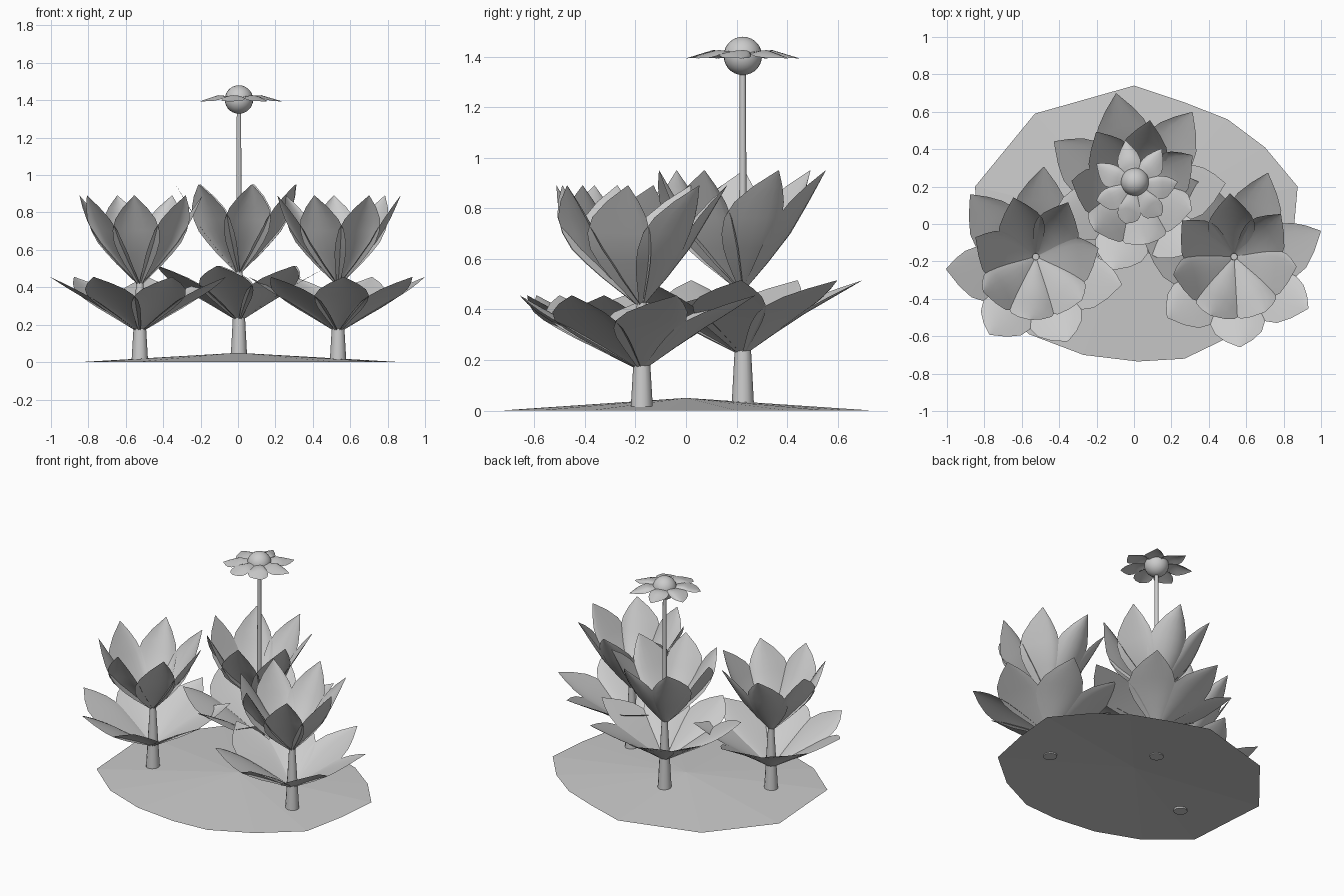
import bpy, bmesh, math
from mathutils import Vector

if "Cube" in bpy.data.objects:
    bpy.data.objects.remove(bpy.data.objects["Cube"])

grey = bpy.data.materials.new("plain_grey")
grey.diffuse_color = (0.6, 0.6, 0.6, 1)
grey.use_nodes = True
grey.node_tree.nodes["Principled BSDF"].inputs["Base Color"].default_value = grey.diffuse_color


def finish(name, bm, smooth=True):
    me = bpy.data.meshes.new(name)
    bm.to_mesh(me)
    bm.free()
    ob = bpy.data.objects.new(name, me)
    bpy.context.collection.objects.link(ob)
    me.materials.append(grey)
    for p in me.polygons:
        p.use_smooth = smooth
    return ob


def tube(name, x, y, z0, z1, r0, r1, sides):
    bm = bmesh.new()
    bmesh.ops.create_cone(bm, cap_ends=True, segments=sides, radius1=r0, radius2=r1, depth=z1 - z0)
    bmesh.ops.translate(bm, verts=bm.verts, vec=(x, y, (z0 + z1) / 2))
    ob = finish(name, bm)
    for p in ob.data.polygons:
        p.use_smooth = abs(p.normal.z) < 0.7


def sample(pts, t):
    # linear lookup in a list of (t, value...) rows
    for a, b in zip(pts, pts[1:]):
        if t <= b[0] + 1e-6:
            f = (t - a[0]) / (b[0] - a[0])
            return [u + (v - u) * f for u, v in zip(a[1:], b[1:])]
    return list(pts[-1][1:])


# half width of a petal along its length, as a share of the widest point
WIDTH = [(0, .12), (.125, .36), (.25, .6), (.375, .82), (.5, .97), (.625, 1.0),
         (.75, .86), (.875, .51), (1, .02)]


def petal_ring(name, centre, start, profile, half_width, sweep, sag=0, count=7, rows=8, cols=6):
    # profile rows: (t, radius, height); all petal sides sweep towards the front
    bm = bmesh.new()
    for k in range(count):
        a = math.radians(start) + k * 2 * math.pi / count
        out = Vector((math.cos(a), math.sin(a), 0))
        side = Vector((-math.sin(a), math.cos(a), 0))
        grid = []
        for i in range(rows + 1):
            t = i / rows
            r, h = sample(profile, t)
            w = sample(WIDTH, t)[0]
            row = []
            for j in range(cols + 1):
                s = j / cols * 2 - 1
                p = Vector(centre) + out * r + Vector((0, 0, h))
                p += side * s * w * half_width + Vector((0, -sweep, -sag)) * s * s * w
                row.append(bm.verts.new(p))
            grid.append(row)
        for i in range(rows):
            for j in range(cols):
                bm.faces.new((grid[i][j], grid[i + 1][j], grid[i + 1][j + 1], grid[i][j + 1]))
    bm.normal_update()
    if sum(f.normal.z for f in bm.faces) < 0:
        bmesh.ops.reverse_faces(bm, faces=bm.faces)
    finish(name, bm)


# ground: shallow faceted mound, open underneath
outline = [(0, .74), (.27, .65), (.5, .56), (.7, .41), (.875, .2), (.85, -.08), (.79, -.38),
           (.54, -.59), (.27, -.72), (.02, -.735), (-.27, -.7), (-.56, -.59), (-.81, -.38),
           (-.83, -.08), (-.85, .2), (-.53, .59)]
bm = bmesh.new()
ring = [bm.verts.new((x, y, 0)) for x, y in outline]
peak = bm.verts.new((0, 0, .05))
for i, v in enumerate(ring):
    bm.faces.new((peak, v, ring[(i + 1) % len(ring)]))
bm.normal_update()
if sum(f.normal.z for f in bm.faces) < 0:
    bmesh.ops.reverse_faces(bm, faces=bm.faces)
finish("ground", bm, smooth=False)

# leaf tiers: (share of length, radius, height)
LOWER = [(0, .02, .17), (.25, .135, .25), (.5, .25, .325), (.75, .365, .39), (1, .483, .455)]
UPPER = [(0, .01, .42), (.25, .10, .525), (.5, .19, .64), (.75, .265, .765), (1, .338, .89)]

# three plants: name, x, y, height offset, turn of the lower tier
for name, x, y, dz, turn in (("left", -.525, -.175, 0, 85), ("right", .535, -.175, 0, 68),
                             ("back", .005, .225, .06, 102)):
    tube(name + "_stalk", x, y, .008 + dz * .3, .45 + dz, .044, .018, 12)
    petal_ring(name + "_lower_leaves", (x, y, dz), turn, LOWER, .145, .05)
    petal_ring(name + "_upper_leaves", (x, y, dz), turn + 180 / 7, UPPER, .126, .055)

# tall flower on the back plant
tube("flower_stem", .005, .225, .45, 1.38, .016, .012, 10)
FLOWER = [(0, .02, 1.418), (.5, .12, 1.427), (1, .228, 1.395)]
petal_ring("flower_petals", (.005, .225, 0), 0, FLOWER, .062, .03, .016)
bm = bmesh.new()
bmesh.ops.create_uvsphere(bm, u_segments=24, v_segments=14, radius=.076)
bmesh.ops.translate(bm, verts=bm.verts, vec=(.005, .225, 1.404))
finish("flower_centre", bm)
